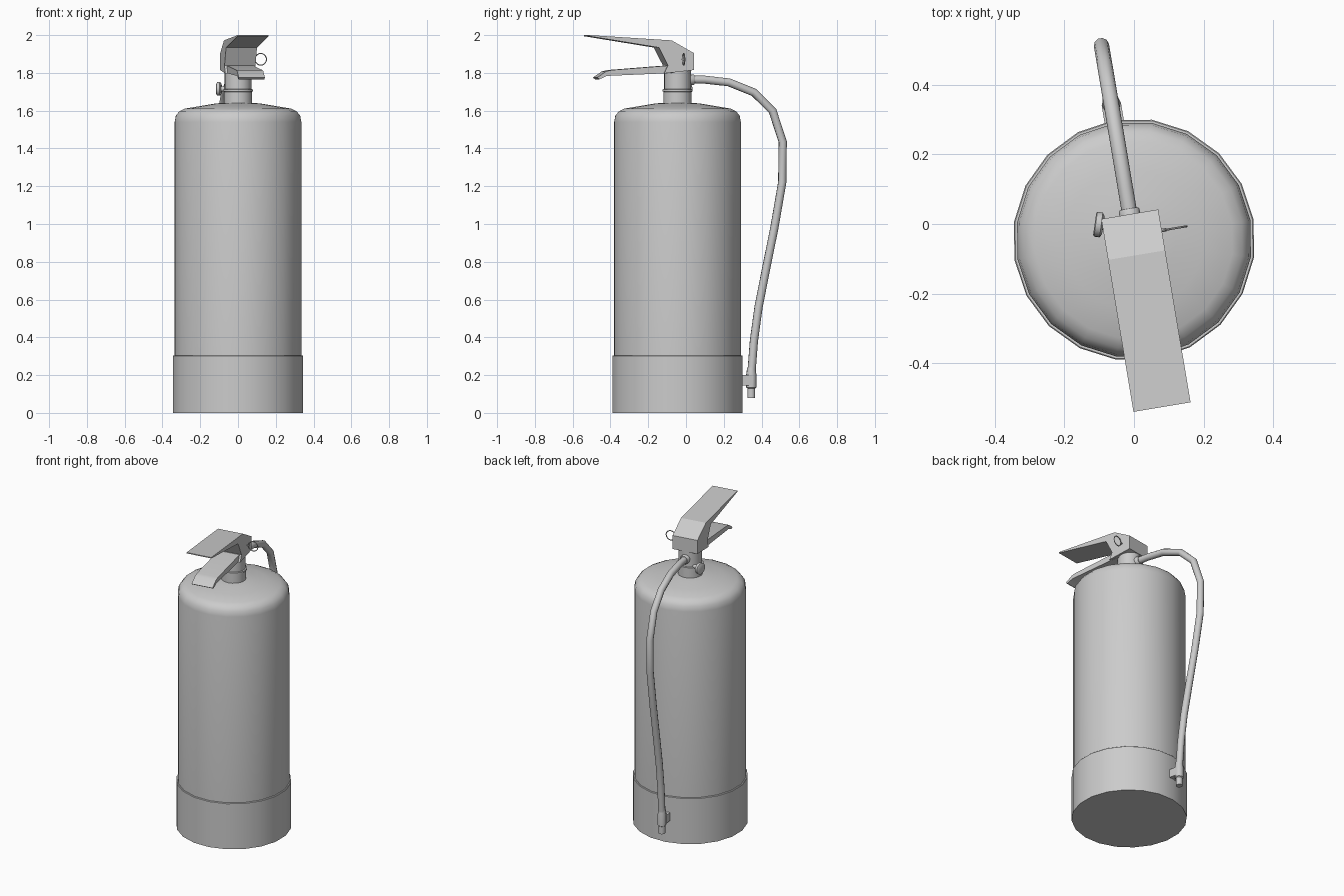
import bpy, bmesh, math
from mathutils import Matrix, Vector

if "Cube" in bpy.data.objects:
    bpy.data.objects.remove(bpy.data.objects["Cube"])

# Whole model is turned slightly about its vertical axis
PLACE = Matrix.Translation((0, -0.045, 0)) @ Matrix.Rotation(math.radians(9.5), 4, 'Z')


def finish(name, bm, angle=40):
    bmesh.ops.recalc_face_normals(bm, faces=bm.faces)
    mesh = bpy.data.meshes.new(name)
    bm.to_mesh(mesh)
    bm.free()
    mesh.transform(PLACE)
    obj = bpy.data.objects.new(name, mesh)
    bpy.context.collection.objects.link(obj)
    bpy.ops.object.select_all(action='DESELECT')
    obj.select_set(True)
    bpy.context.view_layer.objects.active = obj
    bpy.ops.object.shade_smooth_by_angle(angle=math.radians(angle))
    return obj


def loft(name, rings, closed=False, angle=40):
    """Skin a list of point rings; cap the ends unless closed."""
    bm = bmesh.new()
    rows = [[bm.verts.new(p) for p in ring] for ring in rings]
    n = len(rows[0])
    pairs = list(zip(rows, rows[1:])) + ([(rows[-1], rows[0])] if closed else [])
    for a, b in pairs:
        for i in range(n):
            j = (i + 1) % n
            bm.faces.new((a[i], a[j], b[j], b[i]))
    if not closed:
        bm.faces.new(rows[0])
        bm.faces.new(rows[-1])
    return finish(name, bm, angle)


def turned(name, profile, sides, origin=(0, 0, 0), axis=(0, 0, 1)):
    """Solid of revolution: profile of (radius, distance) along an axis."""
    turn = Matrix.Translation(origin) @ Vector((0, 0, 1)).rotation_difference(Vector(axis)).to_matrix().to_4x4()
    steps = [math.tau * i / sides for i in range(sides)]
    return loft(name, [[turn @ Vector((r * math.cos(t), r * math.sin(t), h)) for t in steps]
                       for r, h in profile])


def tube(name, path, radius, sides, closed=False):
    """Tube along a path lying in the local x = 0 or y = const plane."""
    pts = [Vector(p) for p in path]
    n = len(pts)
    side = Vector((0, 1, 0)) if closed else Vector((1, 0, 0))
    rings = []
    for i, p in enumerate(pts):
        a = pts[i - 1] if closed or i else p
        b = pts[(i + 1) % n] if closed or i < n - 1 else p
        up = side.cross((b - a).normalized())
        rings.append([p + radius * (math.cos(t) * side + math.sin(t) * up)
                      for t in (math.tau * k / sides for k in range(sides))])
    return loft(name, rings, closed, 50)


def extruded(name, profile, width, angle=25):
    """Side profile of (y, z) extruded symmetrically in x."""
    return loft(name, [[(x, y, z) for y, z in profile] for x in (-width / 2, width / 2)], angle=angle)


# Cylinder and foot band
turned("tank", [(0.339, 0.28), (0.339, 1.54), (0.333, 1.573), (0.314, 1.597), (0.285, 1.611),
                (0.2, 1.625), (0.12, 1.638), (0.06, 1.643)], 20)
turned("base_band", [(0.348, 0), (0.348, 0.302), (0.345, 0.305), (0.337, 0.305)], 20)

# Valve neck
turned("valve_neck", [(0.075, 1.63), (0.075, 1.7), (0.08, 1.702), (0.08, 1.712), (0.071, 1.714),
                      (0.071, 1.82)], 20)

# Fixed carrying lever with valve block, and the squeeze lever under it
extruded("top_handle", [(-0.487, 2.0), (-0.045, 1.972), (0.074, 1.905), (0.074, 1.815), (-0.085, 1.797),
                        (-0.065, 1.84), (-0.113, 1.934), (-0.487, 1.994)], 0.166)
extruded("squeeze_lever", [(-0.02, 1.842), (-0.07, 1.838), (-0.365, 1.815), (-0.395, 1.808), (-0.443, 1.775),
                           (-0.43, 1.766), (-0.392, 1.784), (-0.09, 1.797), (-0.02, 1.80)], 0.14)

# Safety pin and pull ring
turned("safety_pin", [(0.005, 0.07), (0.005, 0.096)], 8, (0, 0.013, 1.872), (1, 0, 0))
tube("pull_ring", [(0.124 + 0.031 * math.cos(t), 0.013, 1.872 + 0.031 * math.sin(t))
                   for t in (math.tau * i / 20 for i in range(20))], 0.003, 6, closed=True)

# Pressure gauge on a short stem
out = Vector((-0.95, 0.3, 0)).normalized()
turned("gauge_stem", [(0.014, 0.04), (0.014, 0.1)], 10, (0, 0.03, 1.715), out)
turned("pressure_gauge", [(0.026, 0.084), (0.036, 0.09), (0.036, 0.106), (0.031, 0.109)], 16,
       (0, 0.03, 1.715), out)

# Hose with its fitting, nozzle and clip
turned("hose_fitting", [(0.03, 0.05), (0.03, 0.085), (0.026, 0.09)], 10, (0, 0, 1.764), (0, 1, 0))
tube("hose", [(0, y, z) for y, z in [
    (0.05, 1.765), (0.147, 1.764), (0.275, 1.75), (0.41, 1.697), (0.51, 1.6), (0.565, 1.435),
    (0.562, 1.22), (0.52, 0.98), (0.475, 0.76), (0.435, 0.56), (0.41, 0.38), (0.396, 0.2)]], 0.022, 10)
turned("nozzle", [(0.021, 0.08), (0.021, 0.13), (0.027, 0.135), (0.027, 0.205), (0.022, 0.24)], 10,
       (0, 0.396, 0))
extruded("hose_clip", [(0.335, 0.145), (0.395, 0.145), (0.395, 0.2), (0.335, 0.2)], 0.056)
